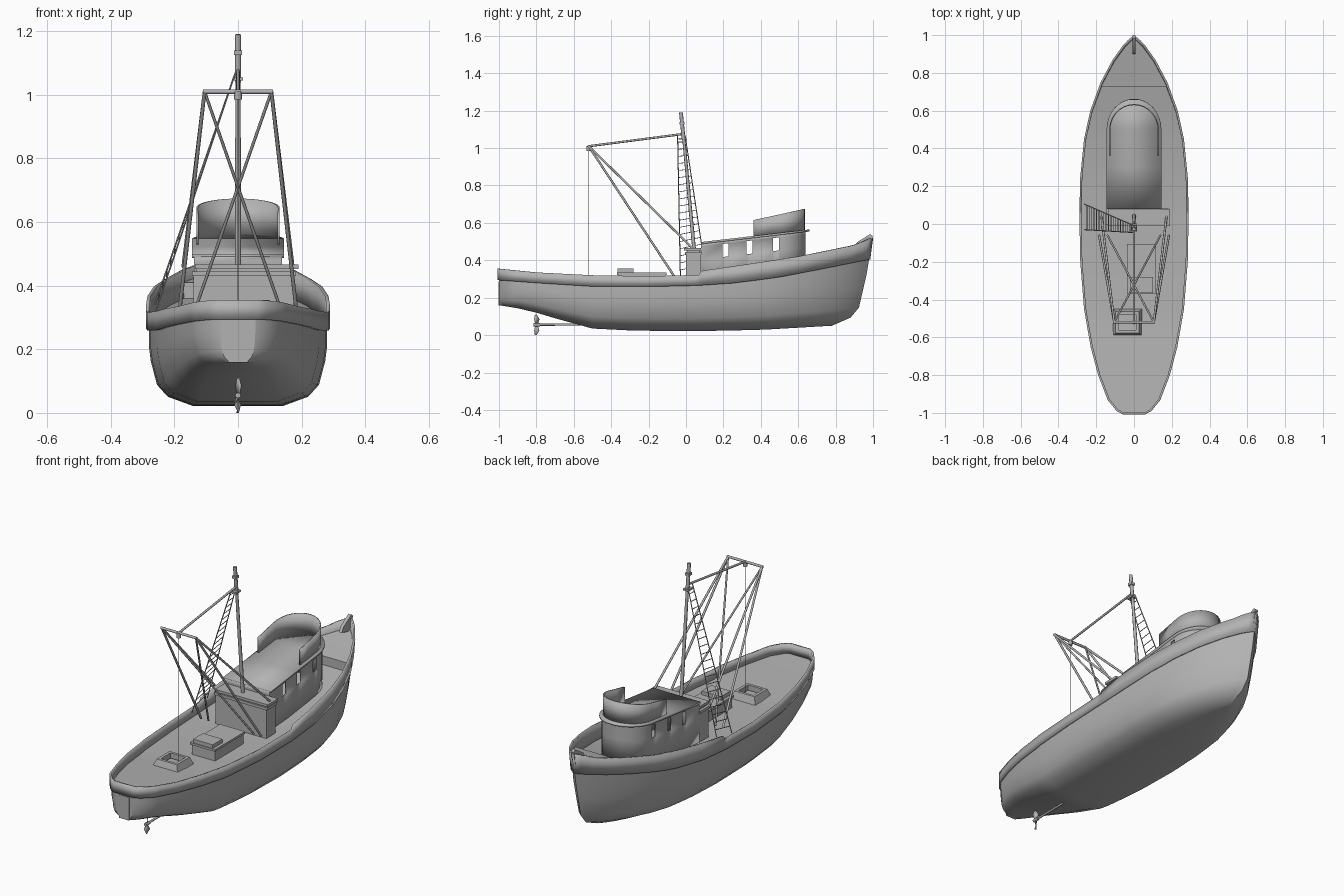
import bpy, bmesh, math
from mathutils import Vector

if "Cube" in bpy.data.objects:
    bpy.data.objects.remove(bpy.data.objects["Cube"])

grey = bpy.data.materials.new("plain_grey")
grey.diffuse_color = (0.45, 0.45, 0.45, 1)
grey.use_nodes = True
grey.node_tree.nodes["Principled BSDF"].inputs["Base Color"].default_value = grey.diffuse_color


def lerp(table, y):
    """Linear lookup in a short (position, value) table."""
    if y <= table[0][0]:
        return table[0][1]
    for (a, va), (b, vb) in zip(table, table[1:]):
        if y <= b:
            return va + (vb - va) * (y - a) / (b - a)
    return table[-1][1]


def make(name, verts, faces, thick=0, offset=-1, angle=35):
    me = bpy.data.meshes.new(name)
    me.from_pydata([tuple(v) for v in verts], [], faces)
    bm = bmesh.new()
    bm.from_mesh(me)
    bmesh.ops.remove_doubles(bm, verts=bm.verts, dist=1e-5)
    bmesh.ops.recalc_face_normals(bm, faces=bm.faces)
    bm.to_mesh(me)
    bm.free()
    me.shade_smooth()
    me.set_sharp_from_angle(angle=math.radians(angle))
    me.materials.append(grey)
    ob = bpy.data.objects.new(name, me)
    bpy.context.collection.objects.link(ob)
    if thick:
        mod = ob.modifiers.new("thickness", 'SOLIDIFY')
        mod.thickness, mod.offset = thick, offset
    return ob


def loft(name, rows, caps=False, skip=(), **kw):
    n = len(rows[0])
    faces = [(i * n + j, i * n + j + 1, (i + 1) * n + j + 1, (i + 1) * n + j)
             for i in range(len(rows) - 1) for j in range(n - 1) if (i, j) not in skip]
    if caps:
        faces += [tuple(range(n)), tuple(range((len(rows) - 1) * n, len(rows) * n))]
    return make(name, [v for r in rows for v in r], faces, **kw)


def box(name, x0, x1, y0, y1, z0, z1):
    return loft(name, [[(x0, y0, z), (x1, y0, z), (x1, y1, z), (x0, y1, z), (x0, y0, z)]
                       for z in (z0, z1)], caps=True)


def rod(name, a, b, r, sides=8, r2=None):
    a, b = Vector(a), Vector(b)
    q = (b - a).to_track_quat('Z', 'Y')
    ring = [Vector((math.cos(t), math.sin(t), 0)) for t in
            [2 * math.pi * i / sides for i in range(sides + 1)]]
    return loft(name, [[a + q @ (v * r) for v in ring],
                       [b + q @ (v * (r2 or r)) for v in ring]], caps=True, angle=50)


# Hull lines along the length
WIDTH = [(-1, .055), (-.985, .085), (-.93, .13), (-.8, .18), (-.65, .22), (-.45, .255),
         (-.2, .275), (.05, .28), (.25, .275), (.45, .255), (.6, .222), (.75, .168),
         (.87, .105), (.95, .048), (1, 0)]
KEEL = [(-1, .16), (-.85, .135), (-.7, .09), (-.5, .035), (-.3, .025), (0, .02), (.4, .028), (1, .05)]
RUB = [(-1, .3), (-.8, .285), (-.5, .266), (-.1, .264), (.2, .277), (.5, .315), (.8, .372), (1, .412)]
RAIL = [(-1, .355), (-.8, .335), (-.5, .32), (-.2, .315), (.07, .322), (.08, .343),
        (.3, .375), (.6, .42), (.9, .48), (1, .52)]
STEM = [(0, .78), (.12, .88), (.27, .925), (.57, .95), (.75, .965), (1, .98), (1.4, .995)]
SECTION = [(0, 0), (.5, 0), (.79, .12), (.91, .27), (.98, .57), (1, .75), (1, 1)]
STATIONS = sorted({y for y, _ in WIDTH} | {-.9, -.7, -.55, -.5, -.3, .07, .08, .35, .52, .68, .81, .91, .975})


def raked(y, t):
    """Pull the forward stations back to follow the stem."""
    return y if y < .4 else .4 + (y - .4) * (lerp(STEM, t) - .4) / .6


# Hull shell with closed transom
rows = []
for y in STATIONS:
    w, k, h = lerp(WIDTH, y), lerp(KEEL, y), lerp(RUB, y) - lerp(KEEL, y)
    half = [(w * a, raked(y, t), k + h * t) for a, t in SECTION]
    rows.append([(-x, yy, z) for x, yy, z in reversed(half[1:])] + half)
hull = loft("hull", rows, angle=40)
make("transom", rows[0], [tuple(range(len(rows[0])))])

# Bulwark band standing slightly proud of the hull, running round the stern
side = [(lerp(WIDTH, y) + (.004 if y < 1 else 0), y) for y in STATIONS]
path = [(-x, y) for x, y in reversed(side)] + side
loft("bulwark", [[(x, raked(y, 1) - (.002 if y < -.99 else 0), lerp(RUB, y) - .006) for x, y in path],
                 [(x, raked(y, 1.4) - (.002 if y < -.99 else 0), lerp(RAIL, y)) for x, y in path]],
     thick=.011, offset=0)

# Main deck and raised foredeck with its step
loft("main_deck", [[(s * lerp(WIDTH, y), raked(y, 1), lerp(RUB, y)) for s in (-1, 1)]
                   for y in STATIONS])
fore = [(y, .05) for y in (.735, .75, .81, .87, .91, .95, .975, .995)]
loft("foredeck", [[(s * lerp(WIDTH, y), raked(y, 1.2), lerp(RUB, y) + d) for s in (-1, 1)]
                  for y, d in [(.735, 0)] + fore])

# Stem head at the bow
loft("stem_head", [[(x, .9, .47), (x, .915, .497), (x, .985, .54), (x, .998, .53), (x, .985, .45), (x, .9, .47)]
                   for x in (-.009, .009)], caps=True)

# Stern post housing, shaft and propeller
box("rudder_trunk", -.031, .031, -1.003, -.9, .158, .286)
rod("propeller_shaft", (0, -.8, .055), (0, -.5, .058), .006)
rod("propeller_hub", (0, -.815, .055), (0, -.78, .055), .009)
for s in (-1, 1):
    loft("propeller_blade", [[(-.004, -.795, .055), (.004, -.805, .055)],
                             [(-.009 * s, -.785, .055 + s * .03), (.009 * s, -.812, .055 + s * .03)],
                             [(-.003, -.8, .055 + s * .055), (.003, -.808, .055 + s * .055)]], thick=.003)


# Deckhouse with rounded front and open windows
def roof_z(y):
    return .492 + (y - .08) * .116


def bow_shape(ys, rx, ry):
    """Plan outline: straight sides, elliptical front."""
    arc = [(rx * math.cos(a), .5 + ry * math.sin(a)) for a in
           [math.pi * i / 20 for i in range(21)]]
    return [(rx, y) for y in ys] + arc + [(-rx, y) for y in reversed(ys)]


edges = [.08] + [c + d for c in (.21, .34, .48) for d in (-.016, .016)]
plan = bow_shape(edges, .138, .14)
n = len(plan)
plan.append(plan[0])
levels = [lambda y: lerp(RUB, y) - .005, lambda y: roof_z(y) - .088,
          lambda y: roof_z(y) - .018, roof_z]
holes = {(1, j) for k in (1, 3, 5) for j in (k, n - 2 - k)}
loft("deckhouse_walls", [[(x, y, f(y)) for x, y in plan] for f in levels],
     skip=holes, thick=.006)
outline = bow_shape([.08, .3], .145, .162)
m = len(outline) // 2
pairs = [(outline[i], outline[-1 - i]) for i in range(m)]
loft("deckhouse_roof", [[(x, y, roof_z(y)) for x, y in p] for p in pairs], thick=.011, offset=0)

# Flying bridge windscreen
screen = bow_shape([.36, .43], .131, .135)
loft("bridge_screen", [[(x, y, roof_z(y)) for x, y in screen],
                       [(x, y, .615 + (y - .36) * .215) for x, y in screen]], thick=.006)

# Crosswise engine casing with cap behind the house
box("casing", -.14, .175, .0, .08, .26, .435)
box("casing_trim", -.145, .182, -.006, .082, .43, .445)
box("casing_cap", -.135, .19, -.01, .08, .452, .466)
box("casing_neck", -.13, .17, .005, .075, .44, .455)

# Hatch box with sliding lid
box("hatch_box", -.03, .11, -.36, -.11, .255, .325)
box("hatch_top", -.037, .117, -.37, -.105, .322, .334)
box("hatch_lid", -.02, .10, -.365, -.28, .333, .355)

# Open fish hatch coaming with sloping sides
rings = [(.078, .072, .262), (.062, .057, .305), (.046, .042, .305), (.046, .042, .275)]
loft("open_hatch", [[(-.035 + sx * a, -.52 + sy * b, z) for sx, sy in
                     ((-1, -1), (1, -1), (1, 1), (-1, 1), (-1, -1))] for a, b, z in rings])

# Mast with thick head and crosspieces
rod("mast", (0, .045, .44), (0, -.014, 1.07), .010, r2=.008)
rod("mast_head", (0, -.012, 1.04), (0, -.027, 1.19), .010)
box("mast_crosspiece", -.016, .016, -.04, .002, 1.045, 1.055)
box("mast_bracket", -.012, .012, -.036, -.008, 1.125, 1.14)

# Gantry: crossbar, legs and diagonals on both sides
rod("gantry_crossbar", (-.11, -.52, 1.01), (.11, -.52, 1.01), .007)
for s in (-1, 1):
    top = (s * .105, -.52, 1.01)
    rod("gantry_leg", top, (s * .185, -.06, .31), .006)
    rod("gantry_brace", top, (s * .172, .04, .46), .006)
    rod("gantry_diagonal", top, (-s * .14, -.06, .31), .005)
rod("gantry_stay", (0, -.52, 1.01), (0, -.018, 1.075), .006)
rod("gantry_block", (0, -.52, .985), (0, -.52, 1.012), .012)
rod("hoist_rope", (0, -.52, 1.0), (0, -.52, .28), .0016, 6)

# Rope ladder from the port rail to the mast
rails = [(Vector((-.262, -.03, .31)), Vector((-.008, -.045, 1.07))),
         (Vector((-.262, .105, .34)), Vector((-.008, -.005, 1.07)))]
for a, b in rails:
    rod("ladder_rope", a, b, .0028, 6)
for i in range(1, 20):
    rod("ladder_rung", *[a.lerp(b, i / 20) for a, b in rails], .002, 6)
